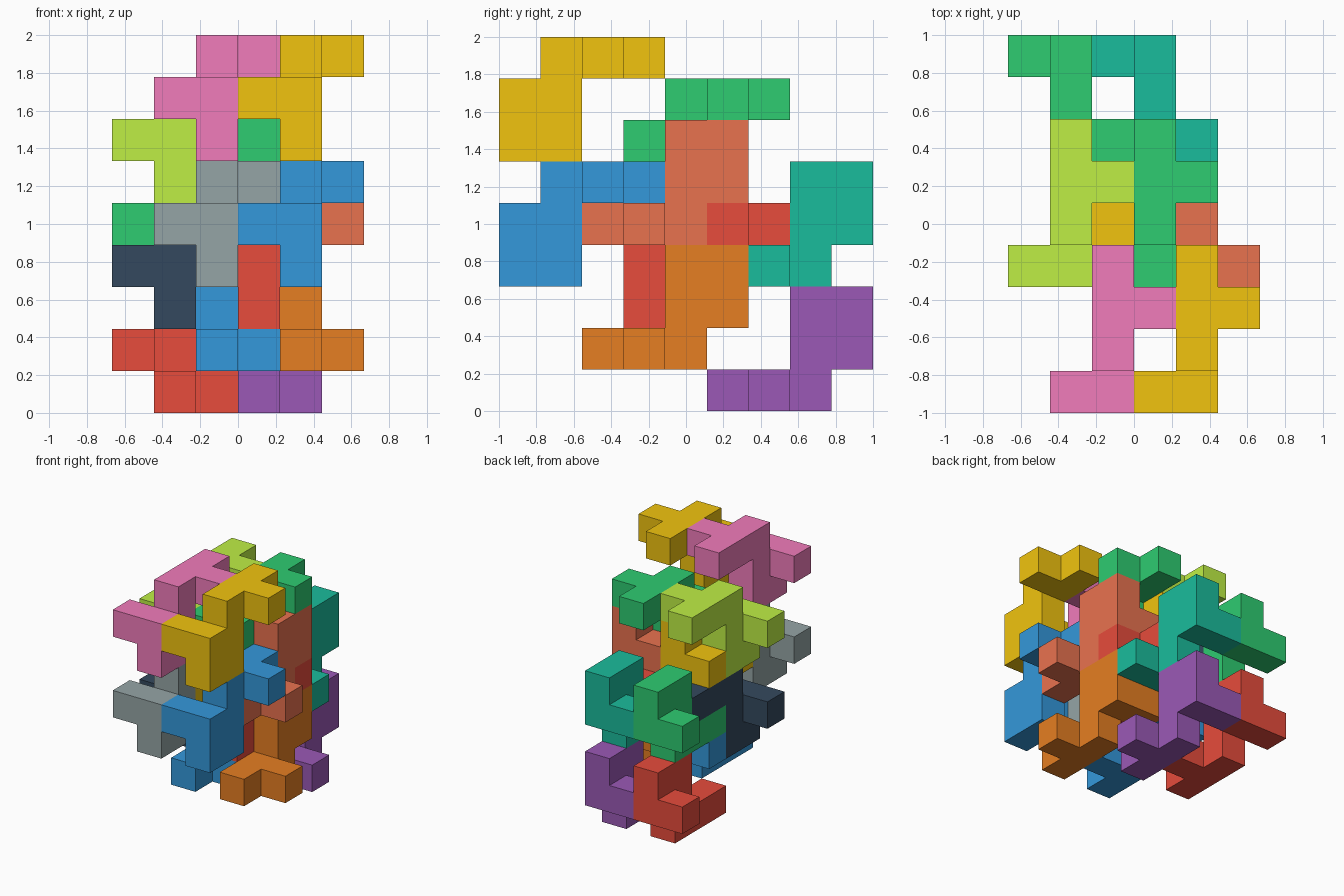
import bpy, bmesh
from mathutils import Vector, Matrix

if "Cube" in bpy.data.objects:
    bpy.data.objects.remove(bpy.data.objects["Cube"])

U = 2 / 9                       # one cube of the grid
ORIGIN = Vector((3, 4.5, 0))    # grid point at the model's base centre

# One nine-cube piece: square block, arm on top, arm bump, side nub
BASE = [(0, y, z) for y in (0, 1) for z in (0, 1)]
BASE += [(0, 1, 2), (0, 2, 2), (0, 3, 2), (1, 2, 2), (-1, 0, 1)]
# The same piece turned half a turn about x
TURNED = [(x, -y, -z) for x, y, z in BASE]

COLOURS = {
    "gold": "F1C40F", "blue": "3498DB", "pink": "F17CBB", "gray": "95A5A6",
    "green": "2ECC71", "red": "E74C3C", "lime": "BFEF45", "navy": "34495E",
    "salmon": "E9724F", "orange": "E67E22", "teal": "1ABC9C", "purple": "9B59B6",
}


def material(name):
    mat = bpy.data.materials.get(name)
    if not mat:
        mat = bpy.data.materials.new(name)
        srgb = [int(COLOURS[name][i:i + 2], 16) / 255 for i in (0, 2, 4)]
        mat.diffuse_color = [((c + 0.055) / 1.055) ** 2.4 for c in srgb] + [1]
        mat.use_nodes = True
        mat.node_tree.nodes["Principled BSDF"].inputs["Base Color"].default_value = mat.diffuse_color
    return mat


def piece(name, colour, cells, offset):
    """Outer skin of a group of grid cubes, flat areas merged."""
    bm = bmesh.new()
    cells = {tuple(a + b for a, b in zip(c, offset)) for c in cells}
    for cell in cells:
        centre = Vector(cell) + Vector((0.5, 0.5, 0.5))
        for axis in range(3):
            for sign in (1, -1):
                n = Vector((0, 0, 0))
                n[axis] = sign
                if tuple(int(v) for v in Vector(cell) + n) in cells:
                    continue
                u = Vector((n.y, n.z, n.x)) / 2
                v = n.cross(u)
                corners = (-u - v, u - v, u + v, v - u)
                bm.faces.new([bm.verts.new((centre + n / 2 + c - ORIGIN) * U)
                              for c in corners])
    bmesh.ops.remove_doubles(bm, verts=bm.verts, dist=0.001)
    bmesh.ops.dissolve_limit(bm, angle_limit=0.01, verts=bm.verts, edges=bm.edges)
    bmesh.ops.recalc_face_normals(bm, faces=bm.faces)
    mesh = bpy.data.meshes.new(name)
    bm.to_mesh(mesh)
    bm.free()
    mesh.materials.append(material(colour))
    obj = bpy.data.objects.new(name, mesh)
    bpy.context.collection.objects.link(obj)


# Four rows from front to back: shape, block corner of the lower left piece,
# colours as (left low, left high, right low, right high)
ROWS = [
    ("front", BASE, (2, 0, 3), ("gray", "pink", "blue", "gold")),
    ("middle_front", BASE, (1, 3, 2), ("navy", "lime", "red", "green")),
    ("middle_back", TURNED, (2, 5, 3), ("blue", "gold", "orange", "salmon")),
    ("back", TURNED, (1, 8, 2), ("red", "green", "purple", "teal")),
]
for row, cells, (x, y, z), colours in ROWS:
    for i, colour in enumerate(colours):
        side, level = divmod(i, 2)
        name = f"{row}_{('left', 'right')[side]}_{('lower', 'upper')[level]}_piece"
        piece(name, colour, cells, (x + 2 * side, y, z + 3 * level))
